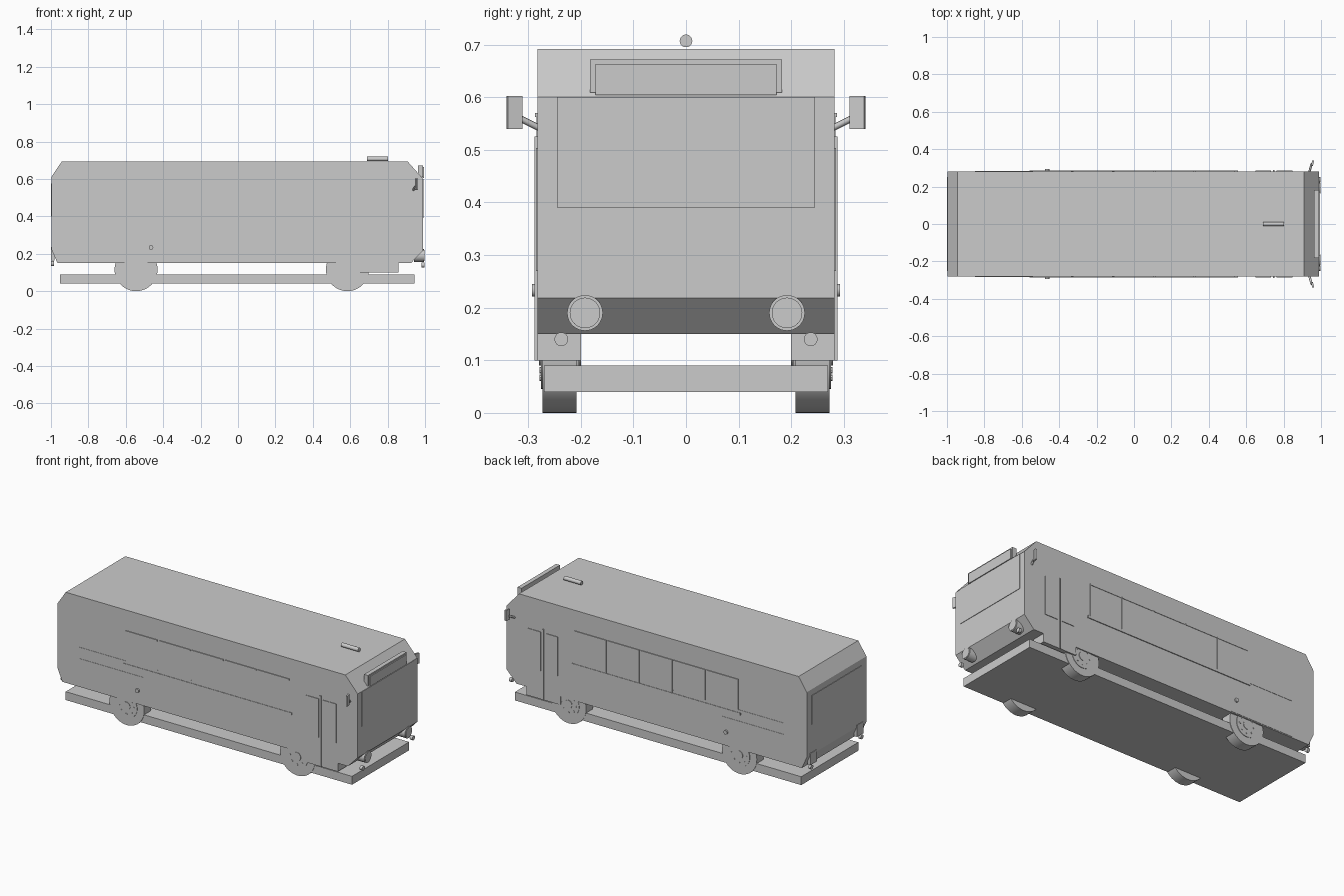
import bpy, bmesh, math
from mathutils import Vector

cube = bpy.data.objects.get("Cube")
if cube:
    bpy.data.objects.remove(cube, do_unlink=True)

grey = bpy.data.materials.new("plain_grey")
grey.use_nodes = True
TONE = (0.6, 0.6, 0.6, 1)
grey.diffuse_color = TONE
grey.node_tree.nodes["Principled BSDF"].inputs["Base Color"].default_value = TONE

SIDE = 0.282          # half width of the body
SIDES = (("left", 1), ("right", -1))


def add(name, bm):
    bmesh.ops.recalc_face_normals(bm, faces=bm.faces)
    mesh = bpy.data.meshes.new(name)
    bm.to_mesh(mesh)
    bm.free()
    mesh.materials.append(grey)
    ob = bpy.data.objects.new(name, mesh)
    bpy.context.collection.objects.link(ob)
    return ob


def box(name, x, y, z):
    """Box from (low, high) ranges on each axis."""
    bm = bmesh.new()
    bmesh.ops.create_cube(bm, size=1)
    for v in bm.verts:
        v.co = [r[0] if c < 0 else r[1] for c, r in zip(v.co, (x, y, z))]
    return add(name, bm)


def side_box(name, x, z, inner, outer):
    """The same box on both flanks."""
    for label, s in SIDES:
        box(f"{label}_{name}", x, sorted((s * inner, s * outer)), z)


def rod(name, a, b, r, sides=32):
    """Cylinder from point a to point b."""
    a, b = Vector(a), Vector(b)
    bm = bmesh.new()
    bmesh.ops.create_cone(bm, cap_ends=True, segments=sides,
                          radius1=r, radius2=r, depth=(b - a).length)
    turn = (b - a).to_track_quat("Z", "Y")
    for v in bm.verts:
        v.co = turn @ v.co + (a + b) / 2
    ob = add(name, bm)
    for p in ob.data.polygons:
        p.use_smooth = len(p.vertices) == 4
    ob.data.set_sharp_from_angle(angle=math.radians(35))
    return ob


# Body: side profile with cut corners, extruded across the width
profile = [(-0.965, 0.15), (0.925, 0.15), (0.99, 0.218), (0.99, 0.60),
           (0.908, 0.692), (-0.943, 0.692), (-0.997, 0.612), (-0.997, 0.222)]
bm = bmesh.new()
face = bm.faces.new([bm.verts.new((x, -SIDE, z)) for x, z in profile])
ext = bmesh.ops.extrude_face_region(bm, geom=[face])
bmesh.ops.translate(bm, vec=(0, 2 * SIDE, 0),
                    verts=[e for e in ext["geom"] if isinstance(e, bmesh.types.BMVert)])
add("body", bm)

# Chassis plate
box("chassis", (-0.952, 0.944), (-0.27, 0.27), (0.04, 0.09))

# Wheels with rim, hub and bolts
for axle, x in (("rear", -0.545), ("front", 0.585)):
    for label, s in SIDES:
        n, z = f"{axle}_{label}", 0.115
        rod(n + "_tyre", (x, s * 0.208, z), (x, s * 0.273, z), 0.115, 48)
        rod(n + "_rim", (x, s * 0.203, z), (x, s * 0.276, z), 0.07)
        rod(n + "_hub", (x, s * 0.20, z), (x, s * 0.279, z), 0.025)
        for k in range(8):
            t = math.tau * k / 8
            bx, bz = x + 0.048 * math.cos(t), z + 0.048 * math.sin(t)
            rod(f"{n}_bolt_{k}", (bx, s * 0.27, bz), (bx, s * 0.278, bz), 0.006, 8)

# Side windows between a rain rail and a sill, split by narrow gaps
edges = [-0.548, -0.33, -0.112, 0.107, 0.325, 0.543]
for k, (a, b) in enumerate(zip(edges, edges[1:])):
    side_box(f"window_{k}", (a + 0.004, b - 0.004), (0.372, 0.562), 0.27, 0.2845)
    side_box(f"rain_rail_{k}", (a + 0.004, b - 0.004), (0.562, 0.570), 0.27, 0.287)
side_box("window_sill", (-0.56, 0.555), (0.358, 0.372), 0.27, 0.287)

# Rear flank stripe, engine panel and filler cap
side_box("stripe", (-0.85, -0.06), (0.372, 0.388), 0.27, 0.2838)
side_box("engine_panel", (-0.85, -0.43), (0.155, 0.32), 0.27, 0.2838)
for label, s in SIDES:
    rod(label + "_filler_cap", (-0.465, s * 0.27, 0.233), (-0.465, s * 0.293, 0.233), 0.012)

# Doors: step, two glazed leaves and a centre post
side_box("door_step", (0.634, 0.858), (0.10, 0.155), 0.20, SIDE)
for k, (a, b) in enumerate(((0.65, 0.733), (0.763, 0.848))):
    side_box(f"door_glass_{k}", (a, b), (0.27, 0.503), 0.27, 0.2855)
side_box("door_post", (0.742, 0.75), (0.10, 0.525), 0.27, 0.288)

# Nose: windscreen, destination sign
box("windscreen", (0.98, 0.993), (-0.245, 0.245), (0.39, 0.60))
box("sign_case", (0.962, 0.988), (-0.182, 0.182), (0.609, 0.672))
box("sign_panel", (0.975, 0.994), (-0.172, 0.172), (0.604, 0.663))

# Tail: window, lamps
box("rear_window", (-1.0, -0.985), (-0.235, 0.235), (0.40, 0.575))
for label, s in SIDES:
    box(label + "_tail_lamp", (-1.0, -0.98), sorted((s * 0.19, s * 0.25)), (0.165, 0.235))
    rod(label + "_rear_marker", (-1.0, s * 0.237, 0.147), (-0.985, s * 0.237, 0.147), 0.013)

# Headlamps with a raised lens, and fog lamps
for label, s in SIDES:
    y = s * 0.192
    rod(label + "_headlamp", (0.94, y, 0.19), (0.994, y, 0.19), 0.034)
    rod(label + "_headlamp_lens", (0.98, y, 0.19), (0.997, y, 0.19), 0.029)
    rod(label + "_fog_lamp", (0.98, s * 0.237, 0.14), (0.997, s * 0.237, 0.14), 0.013)

# Mirrors on short arms
for label, s in SIDES:
    rod(label + "_mirror_arm", (0.935, s * 0.27, 0.537), (0.95, s * 0.322, 0.563), 0.006, 12)
    m = box(label + "_mirror", (-0.005, 0.005), (-0.014, 0.014), (-0.0315, 0.0315))
    m.location = (0.955, s * 0.326, 0.571)
    m.rotation_euler.z = -s * 0.25

# Roof beacon bar
rod("roof_bar", (0.69, 0, 0.707), (0.803, 0, 0.707), 0.012)
